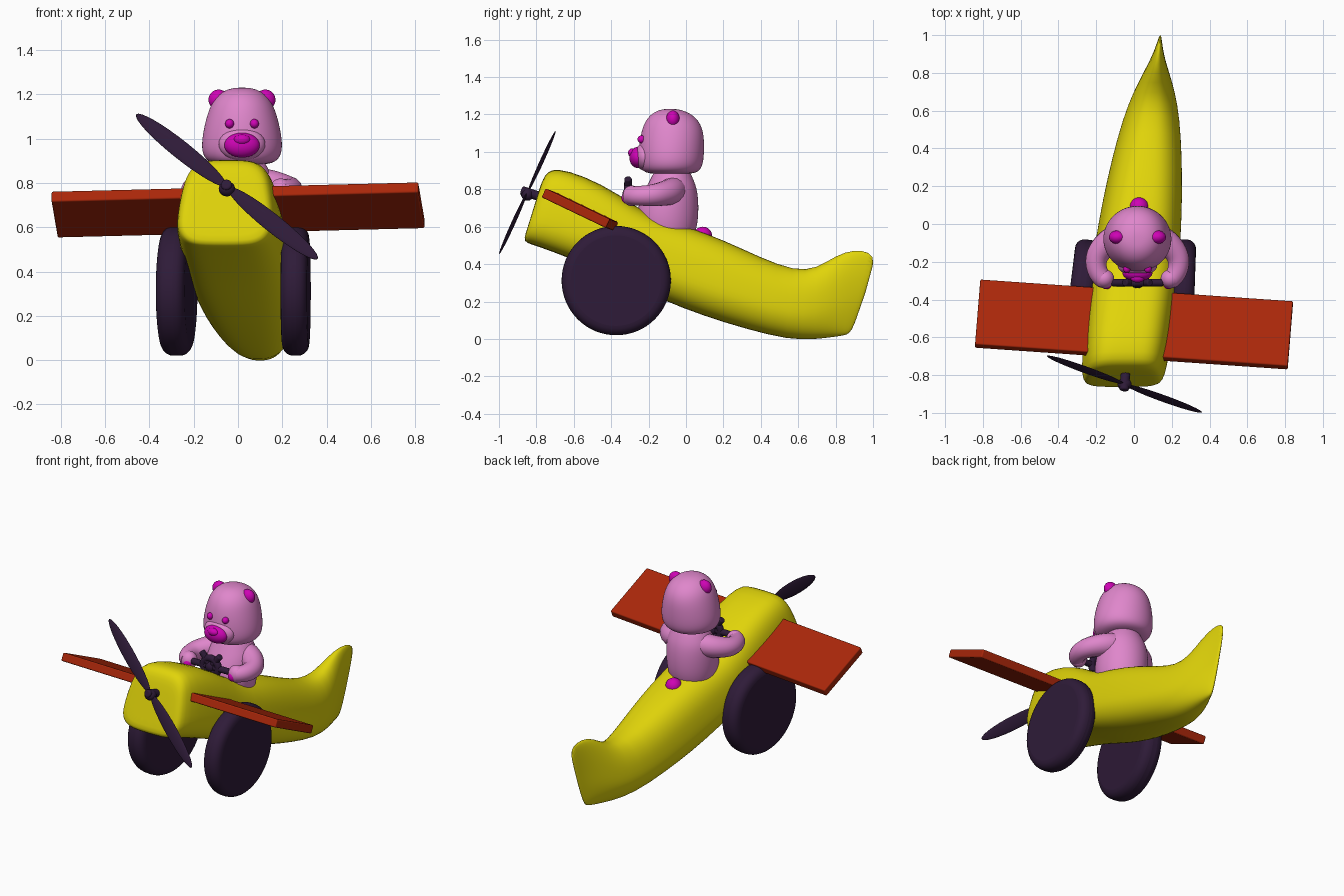
import bpy, bmesh, math
from mathutils import Vector, Matrix

if "Cube" in bpy.data.objects:
    bpy.data.objects.remove(bpy.data.objects["Cube"])


def mat(name, rgb):
    m = bpy.data.materials.new(name)
    m.diffuse_color = (*rgb, 1)
    m.use_nodes = True
    m.node_tree.nodes["Principled BSDF"].inputs["Base Color"].default_value = m.diffuse_color
    return m


YELLOW = mat("yellow", (0.75, 0.66, 0.003))
RED = mat("red", (0.4, 0.02, 0.003))
DARK = mat("dark_purple", (0.028, 0.011, 0.04))
PINK = mat("pink", (0.74, 0.24, 0.6))
MAGENTA = mat("magenta", (0.62, 0.001, 0.46))
BX = 0.018  # bear's centre line


def finish(bm, name, material, matrix=Matrix(), bevel=0, subsurf=0, angle=None):
    bmesh.ops.recalc_face_normals(bm, faces=bm.faces)
    me = bpy.data.meshes.new(name)
    bm.to_mesh(me)
    bm.free()
    ob = bpy.data.objects.new(name, me)
    bpy.context.collection.objects.link(ob)
    ob.matrix_world = matrix
    me.materials.append(material)
    if bevel:
        b = ob.modifiers.new("bevel", 'BEVEL')
        b.width, b.segments = bevel, 5
    if subsurf:
        s = ob.modifiers.new("subsurf", 'SUBSURF')
        s.levels = s.render_levels = subsurf
    bpy.ops.object.select_all(action='DESELECT')
    ob.select_set(True)
    bpy.context.view_layer.objects.active = ob
    if angle:
        bpy.ops.object.shade_smooth_by_angle(angle=math.radians(angle))
    else:
        bpy.ops.object.shade_smooth()
    return ob


def frame(origin, x, y):
    """Matrix with the given x axis, y axis made perpendicular to it."""
    x = Vector(x).normalized()
    z = x.cross(Vector(y)).normalized()
    y = z.cross(x)
    m = Matrix((x, y, z)).transposed().to_4x4()
    m.translation = origin
    return m


def ball(name, loc, size, material, base=Matrix()):
    bm = bmesh.new()
    bmesh.ops.create_uvsphere(bm, u_segments=32, v_segments=16, radius=1)
    bmesh.ops.transform(bm, matrix=Matrix.Diagonal((*size, 1)), verts=bm.verts)
    return finish(bm, name, material, base @ Matrix.Translation(loc))


def rod(name, a, b, r, material):
    a, b = Vector(a), Vector(b)
    bm = bmesh.new()
    bmesh.ops.create_cone(bm, cap_ends=True, segments=16, radius1=r, radius2=r, depth=(b - a).length)
    m = Matrix.Translation((a + b) / 2) @ (b - a).to_track_quat('Z', 'Y').to_matrix().to_4x4()
    return finish(bm, name, material, m, bevel=r * 0.4, angle=40)


def loft(name, rings, material, subsurf=1):
    bm = bmesh.new()
    vs = [[bm.verts.new(p) for p in ring] for ring in rings]
    n = len(vs[0])
    for a, b in zip(vs, vs[1:]):
        for i in range(n):
            bm.faces.new((a[i], a[(i + 1) % n], b[(i + 1) % n], b[i]))
    bm.faces.new(vs[0])
    bm.faces.new(vs[-1])
    return finish(bm, name, material, subsurf=subsurf)


# Fuselage: sections set by top point, bottom point, half width
stations = [
    (-.785, .80, -.848, .59, .15), (-.765, .855, -.868, .535, .195), (-.74, .895, -.855, .512, .215),
    (-.69, .913, -.80, .498, .23), (-.55, .875, -.62, .43, .24), (-.36, .778, -.45, .362, .24),
    (-.2, .655, -.3, .29, .238), (0, .605, -.12, .205, .23), (.2, .53, .1, .12, .215),
    (.4, .435, .32, .053, .19), (.58, .365, .55, -.006, .155), (.7, .377, .7, -.002, .113),
    (.8, .447, .79, .01, .074), (.9, .48, .85, .018, .04), (.985, .465, .875, .03, .018),
    (1.018, .42, .9, .07, .006)]


def section(k, ty, tz, by, bz, hw, n=32):
    e = 2 / max(2.4, 4.4 - 0.2 * k)
    ring = []
    for i in range(n):
        a = math.tau * i / n
        c, s = math.cos(a), math.sin(a)
        u, v = math.copysign(abs(c) ** e, c), math.copysign(abs(s) ** e, s)
        w = hw * u * (1 - 0.2 * max(0, (v + 0.3) / 1.3))
        t = (v + 1) / 2
        y = by + (ty - by) * t
        ring.append((0.031 + 0.1086 * y + w, y, bz + (tz - bz) * t))
    return ring


loft("fuselage", [section(k, *s) for k, s in enumerate(stations)], YELLOW)

# Wing: one tilted slab through the body
bm = bmesh.new()
bmesh.ops.create_cube(bm, size=1)
bmesh.ops.transform(bm, matrix=Matrix.Diagonal((1.66, .382, .052, 1)), verts=bm.verts)
finish(bm, "wing", RED, frame((0, -.532, .678), (1.655, -.115, .042), (.025, .345, -.165)),
       bevel=0.008, angle=40)

# Wheels
for name, x, thick, yaw in (("left_wheel", -.277, .13, -7), ("right_wheel", .26, .12, -2)):
    bm = bmesh.new()
    bmesh.ops.create_cone(bm, cap_ends=True, segments=64, radius1=.292, radius2=.292, depth=thick)
    m = (Matrix.Translation((x, -.373, .312)) @ Matrix.Rotation(math.radians(yaw), 4, 'Z')
         @ Matrix.Rotation(math.pi / 2, 4, 'Y'))
    finish(bm, name, DARK, m, bevel=0.05, angle=50)

# Propeller
hub = Vector((-.05, -.848, .783))
forward = Vector((-.09, -.95, .31)).normalized()
prop = frame(hub, (.815, -.3, -.65), forward)
for side, name in ((-1, "left_blade"), (1, "right_blade")):
    ball(name, (side * .275, 0, 0), (.27, .009, .042), DARK, prop)
ball("propeller_hub", hub + Vector((0, 0, -.01)), (.037, .034, .034), DARK)
rod("propeller_shaft", hub - forward * .1, hub + forward * .035, .025, DARK)


# Bear head and torso: rings of (height, radius, centre y, depth factor)
def turned(name, rows, n=24):
    loft(name, [[(BX + r * math.cos(math.tau * i / n), cy + r * d * math.sin(math.tau * i / n), z)
                 for i in range(n)] for z, r, cy, d in rows], PINK, 2)


turned("head", [(.883, .05, -.08, 1), (.883, .115, -.08, 1), (.897, .158, -.08, .97), (.93, .18, -.08, .95),
                (.98, .184, -.079, .96), (1.05, .173, -.076, 1.01), (1.11, .157, -.073, 1.06),
                (1.16, .138, -.074, 1.07), (1.2, .106, -.078, 1.06), (1.223, .066, -.083, 1),
                (1.23, .025, -.085, 1)])
turned("torso", [(.50, .12, -.1, 1), (.58, .15, -.1, 1.05), (.66, .16, -.1, 1.05), (.74, .158, -.09, 1),
                 (.81, .148, -.078, .92), (.86, .122, -.075, .92), (.92, .09, -.075, .95)])
ball("muzzle", (BX, -.22, .975), (.105, .055, .075), PINK)

# Arms, hands, ears and eyes, mirrored about the bear's centre line
for s, side in ((-1, "left"), (1, "right")):
    cu = bpy.data.curves.new(side + "_arm", 'CURVE')
    cu.dimensions = '3D'
    cu.bevel_depth, cu.bevel_resolution, cu.use_fill_caps = 1, 6, True
    sp = cu.splines.new('NURBS')
    path = [(.05, -.06, .80, .07), (.12, -.07, .79, .073), (.19, -.12, .775, .065),
            (.232, -.20, .765, .056), (.205, -.275, .765, .052), (.175, -.295, .765, .05)]
    sp.points.add(len(path) - 1)
    for p, (x, y, z, r) in zip(sp.points, path):
        p.co = (BX + s * x, y, z, 1)
        p.radius = r
    sp.order_u, sp.use_endpoint_u = 4, True
    cu.materials.append(PINK)
    bpy.context.collection.objects.link(bpy.data.objects.new(side + "_arm", cu))
    ball(side + "_hand", (BX + s * .175, -.29, .765), (.052, .05, .055), PINK)
    ball(side + "_hand_pad", (BX + s * .165, -.315, .755), (.03, .03, .033), MAGENTA)
    ball(side + "_ear", (BX + s * .105, -.07, 1.175), (.046, .036, .046), MAGENTA)
    ball(side + "_eye", (BX + s * .056, -.237, 1.067), (.02, .022, .021), MAGENTA)

# Face and tail
ball("snout", (BX, -.258, .97), (.08, .045, .056), MAGENTA)
ball("nose", (BX, -.286, .995), (.037, .024, .024), MAGENTA)
ball("bear_tail", (.027, .09, .55), (.05, .05, .05), MAGENTA)

# Steering wheel: rim, spokes with handles, column
centre = Vector((BX, -.31, .775))
rim = Matrix.Translation(centre) @ Matrix.Rotation(math.pi / 2, 4, 'X')
bpy.ops.mesh.primitive_torus_add(major_radius=.055, minor_radius=.022, major_segments=32, minor_segments=12)
ob = bpy.context.object
ob.name = "steering_rim"
ob.matrix_world = rim
ob.data.materials.append(DARK)
bpy.ops.object.shade_smooth()
for i in range(3):
    a = math.pi * i / 3
    d = Vector((math.cos(a) * 1.4, 0, math.sin(a))) * .098
    rod(f"steering_spoke_{i + 1}", centre - d, centre + d, .02, DARK)
ball("steering_hub", centre, (.035, .03, .035), DARK)
